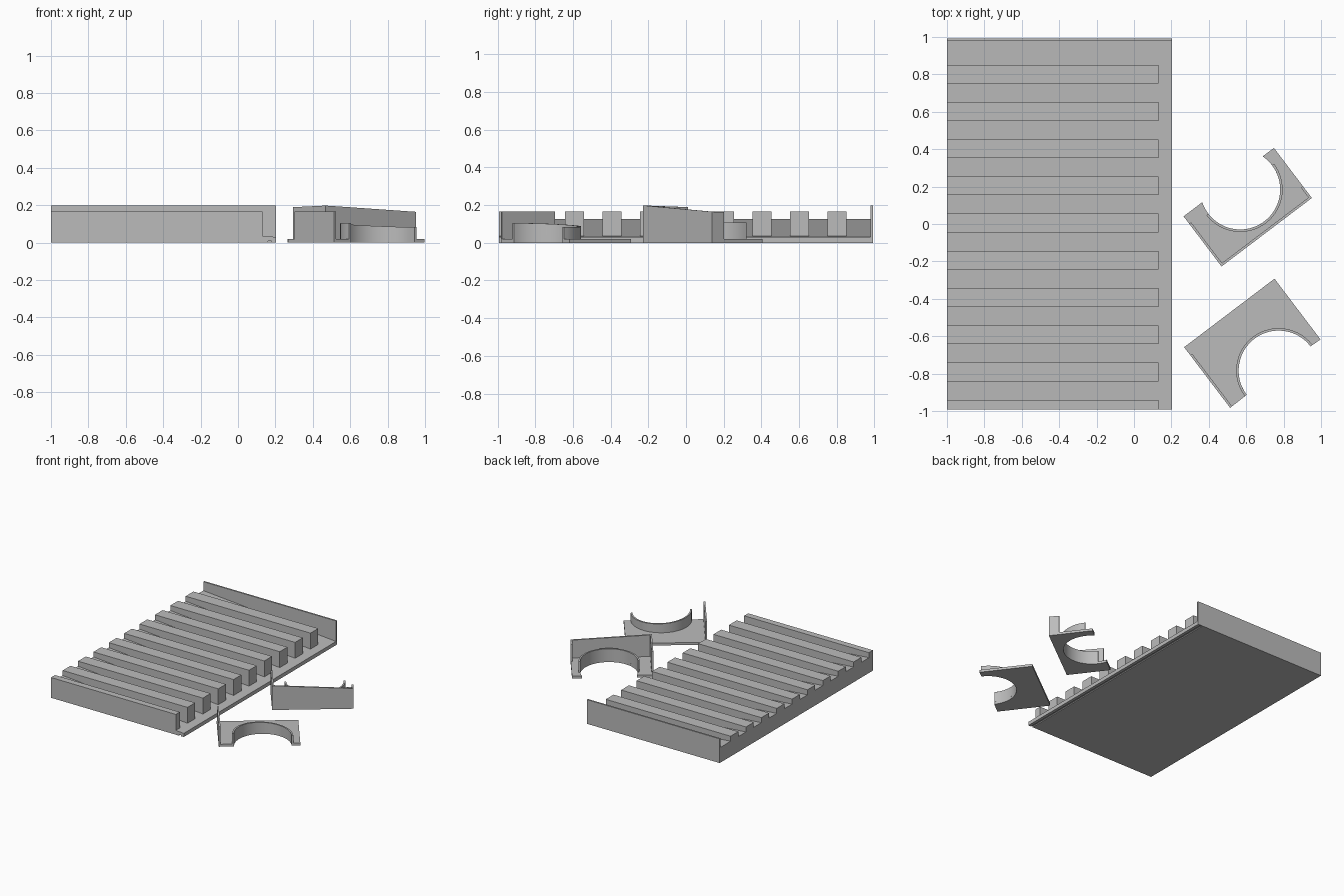
import bpy, math
from mathutils import Matrix, Vector

if "Cube" in bpy.data.objects:
    bpy.data.objects.remove(bpy.data.objects["Cube"])

grey = bpy.data.materials.new("plain grey")
grey.diffuse_color = (0.5, 0.5, 0.5, 1)
grey.use_nodes = True
grey.node_tree.nodes["Principled BSDF"].inputs["Base Color"].default_value = grey.diffuse_color


def make(name, lower, upper, mat=Matrix()):
    """Closed prism between two matching outlines."""
    n = len(lower)
    faces = [list(range(n))[::-1], list(range(n, 2 * n))]
    faces += [(i, (i + 1) % n, n + (i + 1) % n, n + i) for i in range(n)]
    me = bpy.data.meshes.new(name)
    me.from_pydata([mat @ Vector(p) for p in lower + upper], [], faces)
    me.materials.append(grey)
    ob = bpy.data.objects.new(name, me)
    bpy.context.collection.objects.link(ob)
    return ob


def along_y(name, profile, y0, y1):
    """Side profile (x, z) swept from y0 to y1."""
    return make(name, [(x, y1, z) for x, z in profile], [(x, y0, z) for x, z in profile])


def upright(name, outline, z0, top, mat):
    """Plan outline (u, v) raised to a constant or sloping top."""
    f = top if callable(top) else (lambda u, v: top)
    return make(name, [(u, v, z0) for u, v in outline],
                [(u, v, f(u, v)) for u, v in outline], mat)


def rect(u0, u1, v0, v1):
    return [(u0, v0), (u1, v0), (u1, v1), (u0, v1)]


def arc(c, r, a0, a1, n=32):
    return [(c[0] + r * math.cos(a0 + (a1 - a0) * i / n),
             c[1] + r * math.sin(a0 + (a1 - a0) * i / n)) for i in range(n + 1)]


# Tray: sloping drain floor with a drip groove below, ribs and a back wall
X0, X1, Y = -1.0, 0.203, 0.992
along_y("tray_floor", [(X0, 0), (0.16, 0), (0.16, 0.008), (0.178, 0.008), (0.178, 0),
                       (X1, 0), (X1, 0.03), (X0, 0.125)], -Y, 0.979)
along_y("back_wall", [(X0, 0), (X1, 0), (X1, 0.198), (X0, 0.198)], 0.979, Y)
rib = [(X0, 0.125), (0.131, 0.0357), (0.131, 0.166), (X0, 0.166)]
for k in range(10):
    yc = 0.801 - 0.199 * k
    along_y("rib", rib, max(yc - 0.05, -Y), yc + 0.05)

# Both brackets: turned plate with a round cut-out and a collar around it
TURN = math.atan2(0.604, 0.797)
L, R, T, BASE = 0.606, 0.214, 0.013, 0.02


def place(x, y):
    return Matrix.Translation((x, y, 0)) @ Matrix.Rotation(TURN, 4, 'Z')


def collar(name, c, a0, a1, top, mat):
    upright(name, arc(c, R + T, a0, a1) + arc(c, R, a1, a0), BASE, top, mat)


# Rear bracket: cut-out in the far edge, three walls
m = place(0.468, -0.227)
c, W = (0.328, 0.268), 0.336
a = math.asin((W - c[1]) / R)
upright("rear_bracket_plate", [(0, 0), (L, 0), (L, W)]
        + arc(c, R, a, -math.pi - a, 40) + [(0, W)], 0, BASE, m)
collar("rear_bracket_collar", c, -math.pi, 0, 0.108, m)
slope = lambda u, v: 0.198 - 0.055 * u - 0.03 * v
upright("rear_bracket_long_wall", rect(0, L, 0, T), BASE, slope, m)
upright("rear_bracket_left_wall", rect(0, T, T, 0.287), BASE, slope, m)
upright("rear_bracket_right_wall", rect(L - T, L, T, 0.08), BASE, slope, m)

# Front bracket: cut-out in the near edge, one side wall
m = place(0.514, -0.983)
c, W = (0.327, 0.002), 0.407
upright("front_bracket_plate", [(0, 0)] + arc(c, R, math.pi, 0, 40)
        + [(L + 0.0, 0), (L, W), (0, W)], 0, BASE, m)
collar("front_bracket_collar", c, math.pi, 0, lambda u, v: 0.11 - 0.05 * u, m)
upright("front_bracket_left_wall", rect(0, T, 0, 0.352), BASE, 0.166, m)

# Consistent normals, smooth arcs with sharp edges
import bmesh
for ob in bpy.context.collection.objects:
    bm = bmesh.new()
    bm.from_mesh(ob.data)
    bmesh.ops.recalc_face_normals(bm, faces=bm.faces)
    bm.to_mesh(ob.data)
    bm.free()
    ob.select_set(True)
    bpy.context.view_layer.objects.active = ob
bpy.ops.object.shade_smooth_by_angle(angle=math.radians(30))
